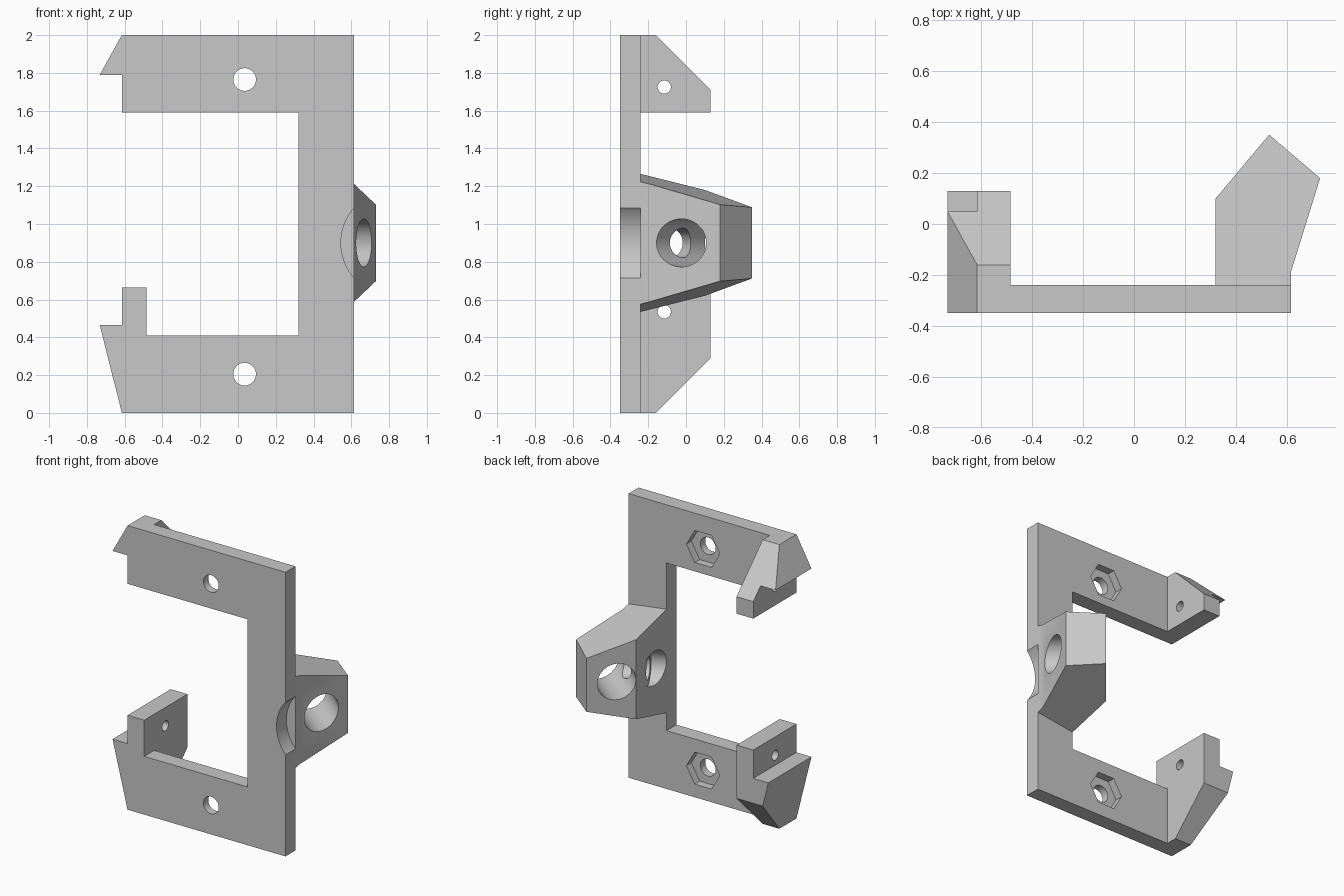
import bpy, bmesh, math
from mathutils import Vector

default = bpy.data.objects.get("Cube")
if default:
    bpy.data.objects.remove(default)

grey = bpy.data.materials.new("light_grey")
grey.use_nodes = True
colour = (0.58, 0.58, 0.58, 1)
grey.diffuse_color = colour
grey.node_tree.nodes["Principled BSDF"].inputs["Base Color"].default_value = colour

FRONT, BACK, CLIP_END = -0.35, -0.24, 0.13
MID = 0.9            # height of the block's centre plane


def loft(name, ring_a, ring_b, trim=None):
    """Solid between two matching rings, optionally trimmed by a plane."""
    bm = bmesh.new()
    a = [bm.verts.new(p) for p in ring_a]
    b = [bm.verts.new(p) for p in ring_b]
    bm.faces.new(a)
    bm.faces.new(b[::-1])
    for i in range(len(a)):
        j = (i + 1) % len(a)
        bm.faces.new((a[j], a[i], b[i], b[j]))
    bmesh.ops.recalc_face_normals(bm, faces=bm.faces)
    if trim:
        cut = bmesh.ops.bisect_plane(bm, geom=bm.verts[:] + bm.edges[:] + bm.faces[:],
                                     plane_co=trim[0], plane_no=trim[1], clear_outer=True)
        edges = [e for e in cut["geom_cut"] if isinstance(e, bmesh.types.BMEdge)]
        bmesh.ops.contextual_create(bm, geom=edges)
        bmesh.ops.recalc_face_normals(bm, faces=bm.faces)
    mesh = bpy.data.meshes.new(name)
    bm.to_mesh(mesh)
    bm.free()
    mesh.materials.append(grey)
    obj = bpy.data.objects.new(name, mesh)
    bpy.context.collection.objects.link(obj)
    return obj


def extrude_y(name, profile, y0, y1, trim=None):
    return loft(name, [(x, y0, z) for x, z in profile],
                [(x, y1, z) for x, z in profile], trim)


def drill(obj, start, direction, radius, length, sides=48):
    """Cut a round or polygonal bore along a horizontal direction."""
    start, d = Vector(start), Vector(direction).normalized()
    up = Vector((0, 0, 1))
    side = d.cross(up)
    angles = [math.tau * i / sides for i in range(sides)]
    ring = [start + radius * (side * math.cos(t) + up * math.sin(t)) for t in angles]
    cutter = loft("cutter", ring, [p + d * length for p in ring])
    cutter.hide_render = True
    mod = obj.modifiers.new("bore", 'BOOLEAN')
    mod.operation, mod.solver, mod.object = 'DIFFERENCE', 'EXACT', cutter
    with bpy.context.temp_override(object=obj, active_object=obj, selected_objects=[obj]):
        bpy.ops.object.modifier_apply(modifier=mod.name)
    bpy.data.objects.remove(cutter)


# C-shaped mounting plate
plate = extrude_y("mounting_plate", [
    (-0.485, 0), (0.615, 0), (0.615, 2), (-0.485, 2),
    (-0.485, 1.59), (0.32, 1.59), (0.32, 0.41), (-0.485, 0.41)], FRONT, BACK)

# Screw holes with hexagonal nut pockets behind
for z in (0.205, 1.765):
    drill(plate, (0.035, -0.5, z), (0, 1, 0), 0.06, 0.5)
    drill(plate, (0.035, BACK - 0.055, z), (0, 1, 0), 0.13, 0.2, sides=6)

# Rounded relief in the outer edge of the plate
drill(plate, (0.825, -0.5, MID), (0, 1, 0), 0.28, 0.5, sides=96)

# Hooked clips with sloped back ends
upper_clip = extrude_y("upper_clip", [
    (-0.485, 1.59), (-0.485, 2), (-0.615, 2), (-0.732, 1.79),
    (-0.615, 1.79), (-0.615, 1.59)], FRONT, CLIP_END, ((0, -0.16, 2), (0, 1, 1)))
lower_clip = extrude_y("lower_clip", [
    (-0.485, 0), (-0.485, 0.665), (-0.615, 0.665), (-0.615, 0.465),
    (-0.732, 0.465), (-0.615, 0)], FRONT, CLIP_END, ((0, -0.16, 0), (0, 1, -1)))
for clip, z in ((upper_clip, 1.725), (lower_clip, 0.535)):
    drill(clip, (-1, -0.115, z), (1, 0, 0), 0.035, 1)

# Angled block, tapering evenly above and below its centre plane
outline = [(0.32, BACK), (0.32, 0.10), (0.53, 0.35),
           (0.73, 0.18), (0.615, -0.19), (0.615, BACK)]


def half_height(x, y):
    return 0.365 - 0.14 * (x - 0.32) - 0.25 * (y - BACK)


block = loft("angled_block",
             [(x, y, MID - half_height(x, y)) for x, y in outline],
             [(x, y, MID + half_height(x, y)) for x, y in outline])

# Main bore, square to the rear face
axis = Vector((0.766, -0.643, 0))
drill(block, Vector((0.667, -0.025, MID)) - axis * 0.7, axis, 0.127, 1.1, sides=64)

# Slanted side bore with a shallow counterbore
axis = Vector((0.9, 0.43, 0)).normalized()
entry = Vector((0.32, -0.105, MID))
drill(block, entry - axis * 0.2, axis, 0.12, 0.24)
drill(block, entry - axis * 0.2, axis, 0.078, 0.43)

# Smooth bores, crisp edges
bpy.ops.object.select_all(action='DESELECT')
for part in (plate, upper_clip, lower_clip, block):
    part.select_set(True)
bpy.context.view_layer.objects.active = plate
bpy.ops.object.shade_smooth_by_angle(angle=math.radians(30))
